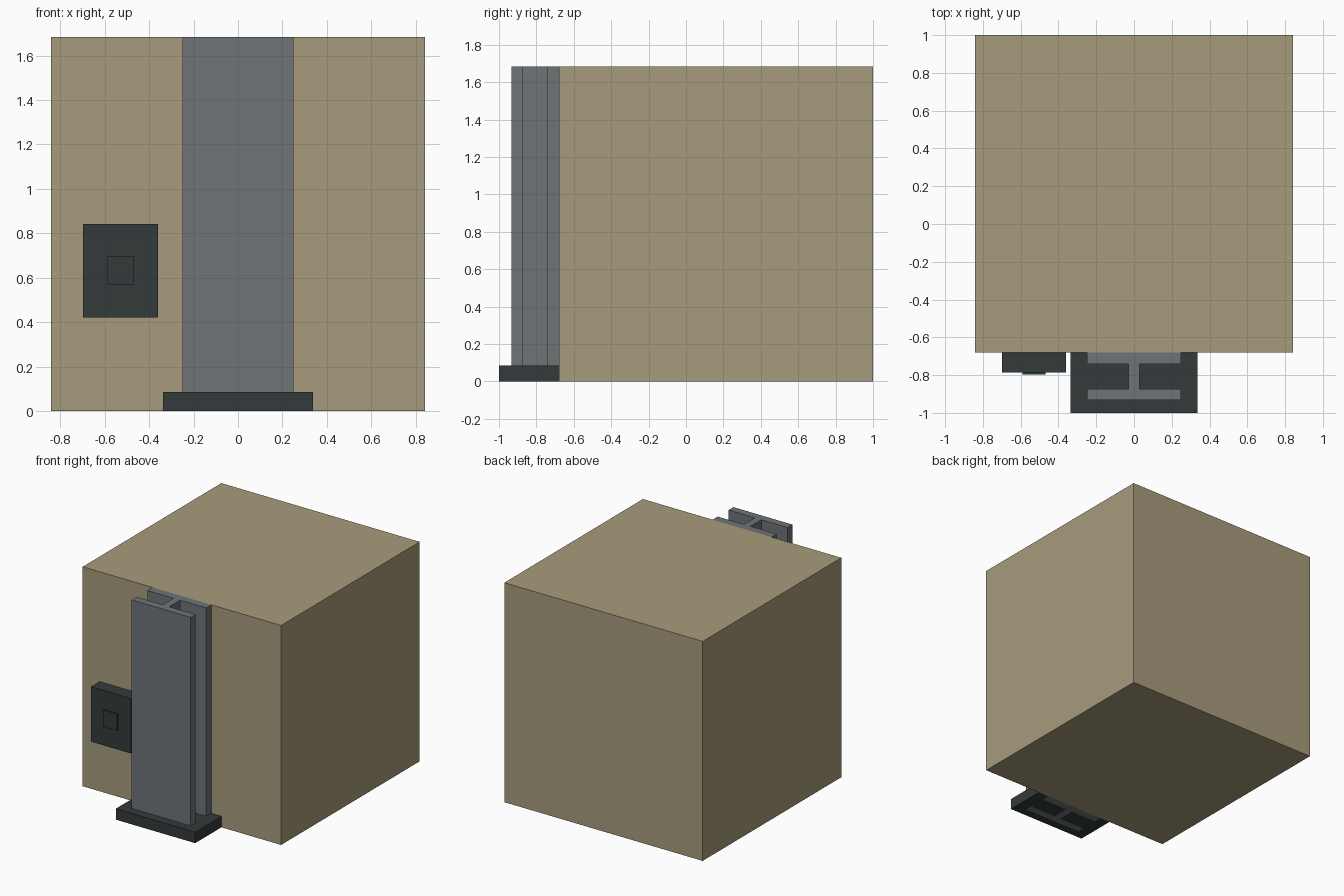
import bpy
import bmesh

cube = bpy.data.objects.get("Cube")
if cube:
    bpy.data.objects.remove(cube, do_unlink=True)


def material(name, rgb):
    mat = bpy.data.materials.new(name)
    mat.use_nodes = True
    mat.diffuse_color = (*rgb, 1)
    mat.node_tree.nodes["Principled BSDF"].inputs["Base Color"].default_value = (*rgb, 1)
    return mat


TAN = material("tan block", (0.39, 0.33, 0.20))
STEEL = material("steel grey", (0.156, 0.175, 0.184))
DARK = material("dark grey", (0.034, 0.042, 0.042))


def prism(name, outline, z0, z1, mat):
    """Extrude a flat counter-clockwise outline from z0 up to z1."""
    bm = bmesh.new()
    face = bm.faces.new([bm.verts.new((x, y, z0)) for x, y in outline])
    new = bmesh.ops.extrude_face_region(bm, geom=[face])["geom"]
    top = [v for v in new if isinstance(v, bmesh.types.BMVert)]
    bmesh.ops.translate(bm, verts=top, vec=(0, 0, z1 - z0))
    bmesh.ops.recalc_face_normals(bm, faces=bm.faces)
    mesh = bpy.data.meshes.new(name)
    bm.to_mesh(mesh)
    bm.free()
    mesh.materials.append(mat)
    obj = bpy.data.objects.new(name, mesh)
    bpy.context.collection.objects.link(obj)
    return obj


def box(name, x0, x1, y0, y1, z0, z1, mat):
    return prism(name, [(x0, y0), (x1, y0), (x1, y1), (x0, y1)], z0, z1, mat)


TOP = 1.684
WALL = -0.68  # front face of the block

# Main block
box("main_block", -0.842, 0.842, WALL, 1.0, 0, TOP, TAN)

# I-section column against the front of the block
flange, web, front = 0.25, 0.028, -0.932
inner_front, inner_back = -0.873, -0.742
right_half = [(flange, front), (flange, inner_front), (web, inner_front),
              (web, inner_back), (flange, inner_back), (flange, WALL)]
left_half = [(-x, y) for x, y in reversed(right_half)]
prism("column", right_half + left_half, 0, TOP, STEEL)

# Foot plate around the bottom of the column
box("foot_plate", -0.337, 0.337, -1.0, WALL, 0.001, 0.085, DARK)

# Control box with a raised button
box("control_box", -0.698, -0.36, -0.785, WALL, 0.421, 0.842, DARK)
box("control_button", -0.59, -0.468, -0.796, -0.785, 0.57, 0.697, DARK)
